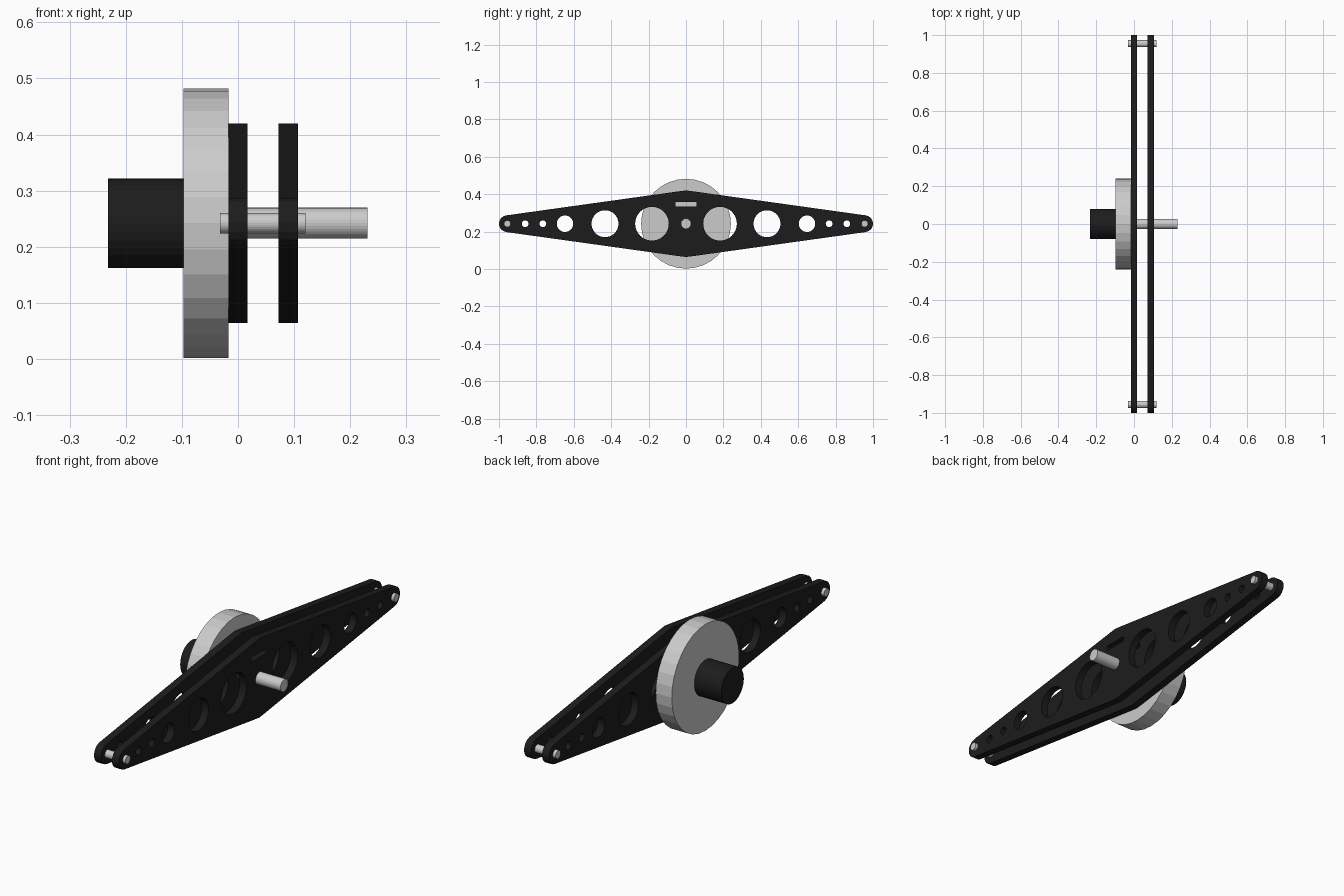
import bpy, bmesh
from math import sin, cos, pi, radians
from mathutils import Matrix

if "Cube" in bpy.data.objects:
    bpy.data.objects.remove(bpy.data.objects["Cube"])

ZC = 0.242  # height of the shared axis

black = bpy.data.materials.new("black")
black.diffuse_color = (0.012, 0.012, 0.012, 1)
black.use_nodes = True
black.node_tree.nodes["Principled BSDF"].inputs["Base Color"].default_value = black.diffuse_color


def add_mesh(name, bm, mat=None):
    me = bpy.data.meshes.new(name)
    bm.to_mesh(me)
    bm.free()
    ob = bpy.data.objects.new(name, me)
    bpy.context.collection.objects.link(ob)
    if mat:
        me.materials.clear()
        me.materials.append(mat)
    return ob


def rod(name, x0, x1, r, y=0.0, mat=None, sides=32):
    """Cylinder lying along x."""
    bm = bmesh.new()
    m = Matrix.Translation(((x0 + x1) / 2, y, ZC)) @ Matrix.Rotation(pi / 2, 4, 'Y')
    bmesh.ops.create_cone(bm, cap_ends=True, segments=sides, radius1=r,
                          radius2=r, depth=x1 - x0, matrix=m)
    return add_mesh(name, bm, mat)


def circle(y, r, n=32):
    return [(y + r * cos(2 * pi * i / n), r * sin(2 * pi * i / n)) for i in range(n)]


# Arm outline: rounded tips, gently eased middle corners
tip = [(0.955 + 0.045 * cos(radians(a)), 0.045 * sin(radians(a)))
       for a in (-82, -60, -40, -20, 0, 20, 40, 60, 82)]
half = [(0.04, -0.173)] + tip + [(0.04, 0.173), (0, 0.178)]
outline = half + [(-y, -z) for y, z in half]

# Lightening holes and slot
loops = [outline, [(-0.057, 0.093), (0.057, 0.093), (0.057, 0.115), (-0.057, 0.115)]]
for y, r in ((0.182, 0.09), (0.433, 0.072), (0.647, 0.044), (0.765, 0.018), (0.86, 0.018)):
    loops += [circle(y, r), circle(-y, r)]


def arm(name, x):
    """Flat plate filled from the loops and extruded along x."""
    cu = bpy.data.curves.new(name, 'CURVE')
    cu.dimensions = '2D'
    cu.fill_mode = 'BOTH'
    cu.extrude = 0.0172
    for pts in loops:
        sp = cu.splines.new('POLY')
        sp.points.add(len(pts) - 1)
        for p, (y, z) in zip(sp.points, pts):
            p.co = (y, z, 0, 1)
        sp.use_cyclic_u = True
    tmp = bpy.data.objects.new(name + "_outline", cu)
    bpy.context.collection.objects.link(tmp)
    bpy.context.view_layer.update()
    bm = bmesh.new()
    bm.from_mesh(tmp.to_mesh())
    tmp.to_mesh_clear()
    bpy.data.objects.remove(tmp)
    bmesh.ops.remove_doubles(bm, verts=bm.verts, dist=1e-5)
    # local x, y, z become world y, z, x
    m = Matrix(((0, 0, 1, x), (1, 0, 0, 0), (0, 1, 0, ZC), (0, 0, 0, 1)))
    bmesh.ops.transform(bm, matrix=m, verts=bm.verts)
    bmesh.ops.recalc_face_normals(bm, faces=bm.faces)
    for f in bm.faces:
        f.smooth = False
    return add_mesh(name, bm, black)


arm("inner_arm", 0.0)
arm("outer_arm", 0.0895)

# Wheel, hub and axle
rod("wheel_disc", -0.097, -0.017, 0.24)
rod("hub", -0.232, -0.097, 0.08, mat=black)
rod("axle", -0.017, 0.231, 0.0275)

# Pins joining the arm tips
for side, y in (("left", -0.955), ("right", 0.955)):
    rod(side + "_pin", -0.032, 0.12, 0.018, y)
